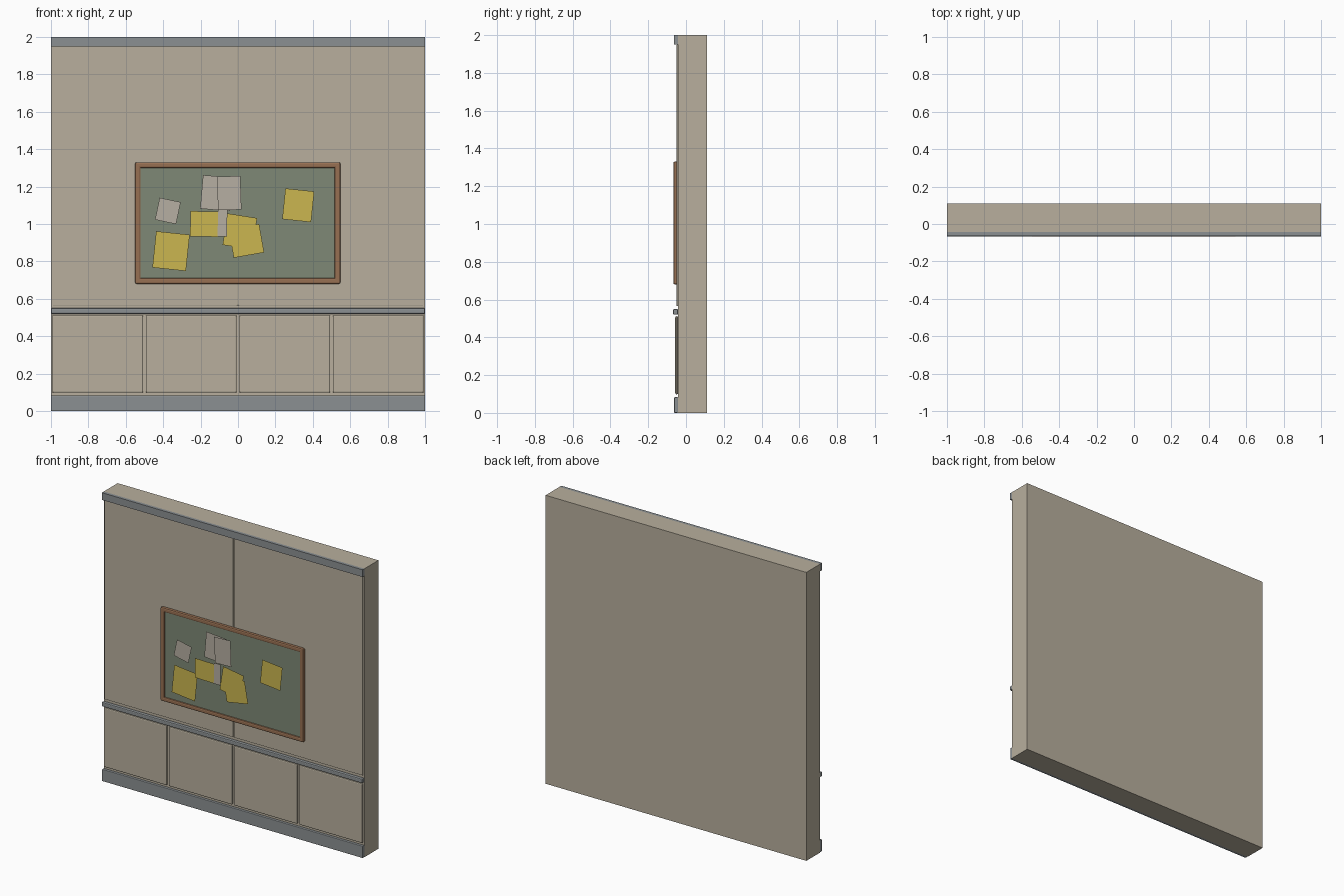
import bpy, bmesh
from math import radians
from mathutils import Matrix, Vector

cube = bpy.data.objects.get("Cube")
if cube:
    bpy.data.objects.remove(cube, do_unlink=True)


def material(name, rgb):
    m = bpy.data.materials.new(name)
    m.use_nodes = True
    m.diffuse_color = (*rgb, 1)
    m.node_tree.nodes["Principled BSDF"].inputs["Base Color"].default_value = (*rgb, 1)
    return m


plaster = material("beige plaster", (0.48, 0.43, 0.34))
trim = material("grey trim", (0.26, 0.28, 0.29))
wood = material("brown wood", (0.31, 0.16, 0.085))
felt = material("green felt", (0.21, 0.25, 0.18))
yellow = material("yellow paper", (0.60, 0.47, 0.08))
white = material("pale paper", (0.47, 0.43, 0.36))


def add_object(name, bm, *mats):
    mesh = bpy.data.meshes.new(name)
    bm.to_mesh(mesh)
    bm.free()
    for m in mats:
        mesh.materials.append(m)
    obj = bpy.data.objects.new(name, mesh)
    bpy.context.collection.objects.link(obj)
    return obj


def box(name, x, y, z, mat, bevel=0):
    """Box from (low, high) ranges, with optionally rounded edges."""
    bm = bmesh.new()
    bmesh.ops.create_cube(bm, size=1)
    for v in bm.verts:
        v.co = [sum(r) / 2 + c * (r[1] - r[0]) for r, c in zip((x, y, z), v.co)]
    obj = add_object(name, bm, mat)
    if bevel:
        mod = obj.modifiers.new("Bevel", "BEVEL")
        mod.width, mod.segments = bevel, 2
    return obj


FACE = -0.042  # front plane of the wall core

# Wall core and the two upper panels with a narrow seam between them
box("wall", (-1, 1), (FACE, 0.11), (0, 2), plaster)
for side, name in ((-1, "right"), (1, "left")):
    x = sorted((side * 0.003, side * 0.99))
    box(f"upper_panel_{name}", x, (-0.049, FACE), (0.565, 1.95), plaster, 0.002)

# Lower wainscot panels
for i in range(4):
    cx = -0.75 + i * 0.5
    box(f"lower_panel_{i + 1}", (cx - 0.243, cx + 0.243), (-0.057, FACE),
        (0.098, 0.512), plaster, 0.007)

# Horizontal trim
box("baseboard", (-1, 1), (-0.063, FACE), (0, 0.083), trim, 0.004)
box("chair_rail", (-1, 1), (-0.068, FACE), (0.52, 0.55), trim, 0.006)
box("crown_trim", (-1, 1), (-0.063, FACE), (1.95, 2), trim)

# Pinboard: rounded wooden frame bars around a recessed felt sheet
L, R, B, T, W = -0.55, 0.547, 0.68, 1.33, 0.03
depth = (-0.067, FACE)
box("frame_bottom", (L, R), depth, (B, B + W), wood, 0.008)
box("frame_top", (L, R), depth, (T - W, T), wood, 0.008)
box("frame_right", (L, L + W), depth, (B, T), wood, 0.008)
box("frame_left", (R - W, R), depth, (B, T), wood, 0.008)
box("pinboard", (L + 0.01, R - 0.01), (-0.058, FACE), (B + 0.01, T - 0.01), felt)

# Pinned notes: centre x, z, width, height, tilt in degrees, depth, paper
notes = [
    (-0.375, 1.07, 0.115, 0.12, -12, -0.070, white),
    (-0.358, 0.855, 0.18, 0.195, -6, -0.073, yellow),
    (-0.115, 1.165, 0.16, 0.18, -5, -0.080, white),
    (-0.047, 1.165, 0.125, 0.18, 2, -0.100, white),
    (-0.180, 1.00, 0.15, 0.135, -1, -0.106, yellow),
    (-0.083, 1.005, 0.05, 0.145, -1, -0.110, white),
    (0.010, 0.96, 0.16, 0.17, -9, -0.083, yellow),
    (0.045, 0.91, 0.165, 0.155, 10, -0.089, yellow),
    (0.322, 1.10, 0.155, 0.165, -6, -0.095, yellow),
]
for i, (x, z, w, h, tilt, y, mat) in enumerate(notes):
    bm = bmesh.new()
    bmesh.ops.create_grid(bm, x_segments=1, y_segments=1, size=0.5)
    place = (Matrix.Translation(Vector((x, y, z)))
             @ Matrix.Rotation(radians(-tilt), 4, "Y")
             @ Matrix.Rotation(radians(90), 4, "X")
             @ Matrix.Diagonal((w, h, 1, 1)))
    bmesh.ops.transform(bm, matrix=place, verts=bm.verts)
    add_object(f"note_{i + 1}", bm, mat)
